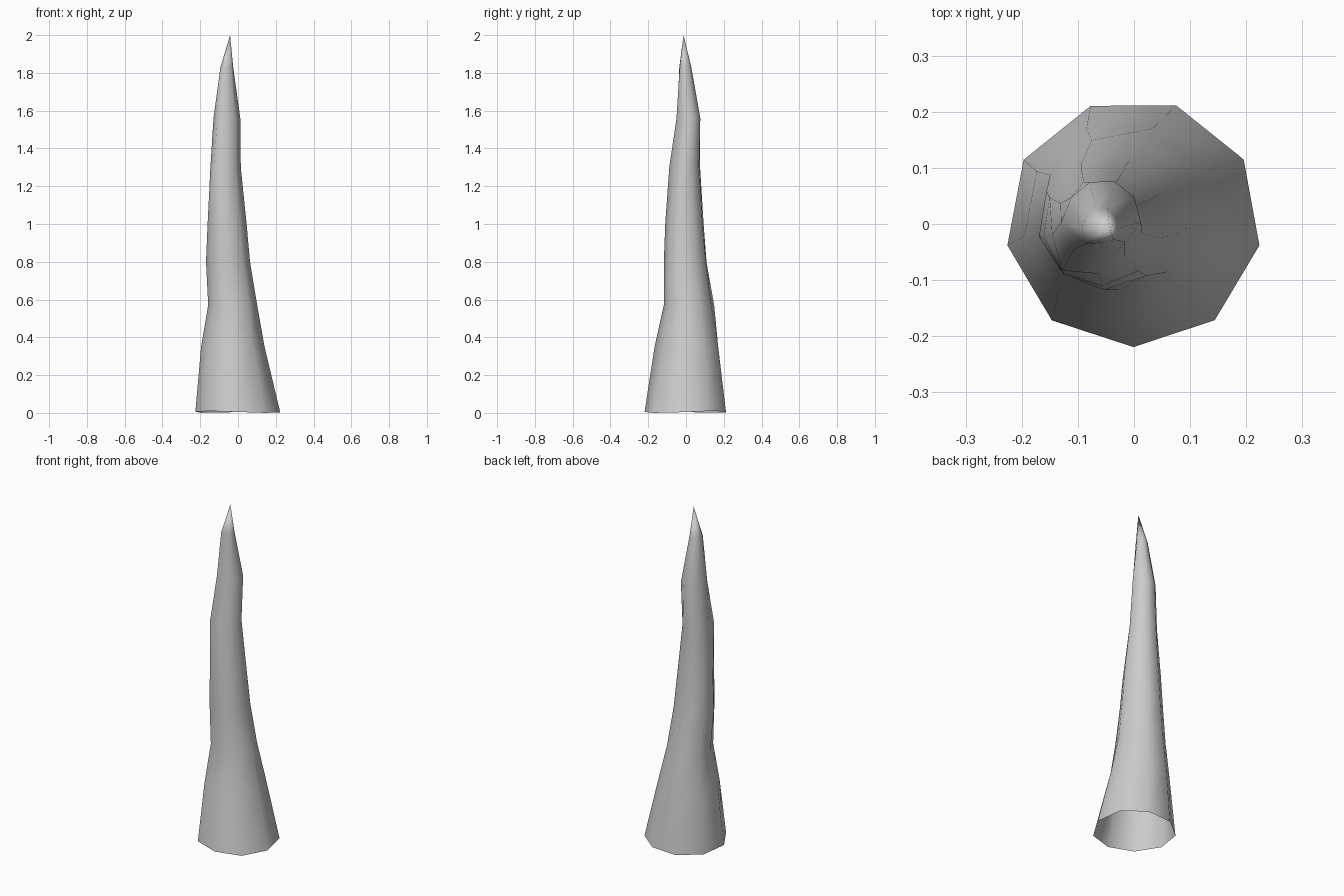
import bpy, bmesh, math

if "Cube" in bpy.data.objects:
    bpy.data.objects.remove(bpy.data.objects["Cube"])

SIDES = 9
TIP = (-0.042, -0.013, 2.0)

# Each ring: height, then (min, max) reach along x, y and the two diagonals
RINGS = [
    (0.005, (-.225, .223), (-.215, .218), (-.222, .222), (-.22, .222)),
    (0.35, (-.195, .143), (-.163, .18), (-.18, .153), (-.13, .19)),
    (0.57, (-.155, .10), (-.115, .15), (-.145, .10), (-.10, .175)),
    (0.80, (-.17, .063), (-.115, .112), (-.15, .068), (-.08, .153)),
    (1.00, (-.16, .046), (-.108, .095), (-.15, .048), (-.063, .143)),
    (1.30, (-.14, .017), (-.087, .08), (-.15, .02), (-.026, .12)),
    (1.56, (-.127, .014), (-.049, .08), (-.11, .032), (-.01, .11)),
    (1.83, (-.09, -.026), (-.033, .03), (-.087, -.015), (.006, .07)),
]


def ring_points(z, xs, ys, ps, qs):
    """Nine points round the ring, radius blended between eight reaches."""
    cx, cy = sum(xs) / 2, sum(ys) / 2
    cp, cq = (cx + cy) * math.sqrt(.5), (cy - cx) * math.sqrt(.5)
    reach = [xs[1] - cx, ps[1] - cp, ys[1] - cy, qs[1] - cq,
             cx - xs[0], cp - ps[0], cy - ys[0], cq - qs[0]]
    pts = []
    for i in range(SIDES):
        a = math.radians(30) + math.tau * i / SIDES
        t = (a / (math.pi / 4)) % 8
        k, f = int(t), t % 1
        r = 1.02 * (reach[k] * (1 - f) + reach[(k + 1) % 8] * f)
        # the foot rim is slightly uneven
        dz = 0.005 * math.sin(2 * a) if z < 0.1 else 0
        pts.append((cx + r * math.cos(a), cy + r * math.sin(a), z + dz))
    return pts


# Tapering, leaning spike, open underneath
bm = bmesh.new()
loops = [[bm.verts.new(p) for p in ring_points(*ring)] for ring in RINGS]
for low, high in zip(loops, loops[1:]):
    for i in range(SIDES):
        j = (i + 1) % SIDES
        bm.faces.new((low[i], low[j], high[j], high[i]))
tip = bm.verts.new(TIP)
for i in range(SIDES):
    bm.faces.new((loops[-1][i], loops[-1][(i + 1) % SIDES], tip))
for face in bm.faces:
    face.smooth = True

mesh = bpy.data.meshes.new("spike")
bm.to_mesh(mesh)
bm.free()
spike = bpy.data.objects.new("spike", mesh)
bpy.context.collection.objects.link(spike)
